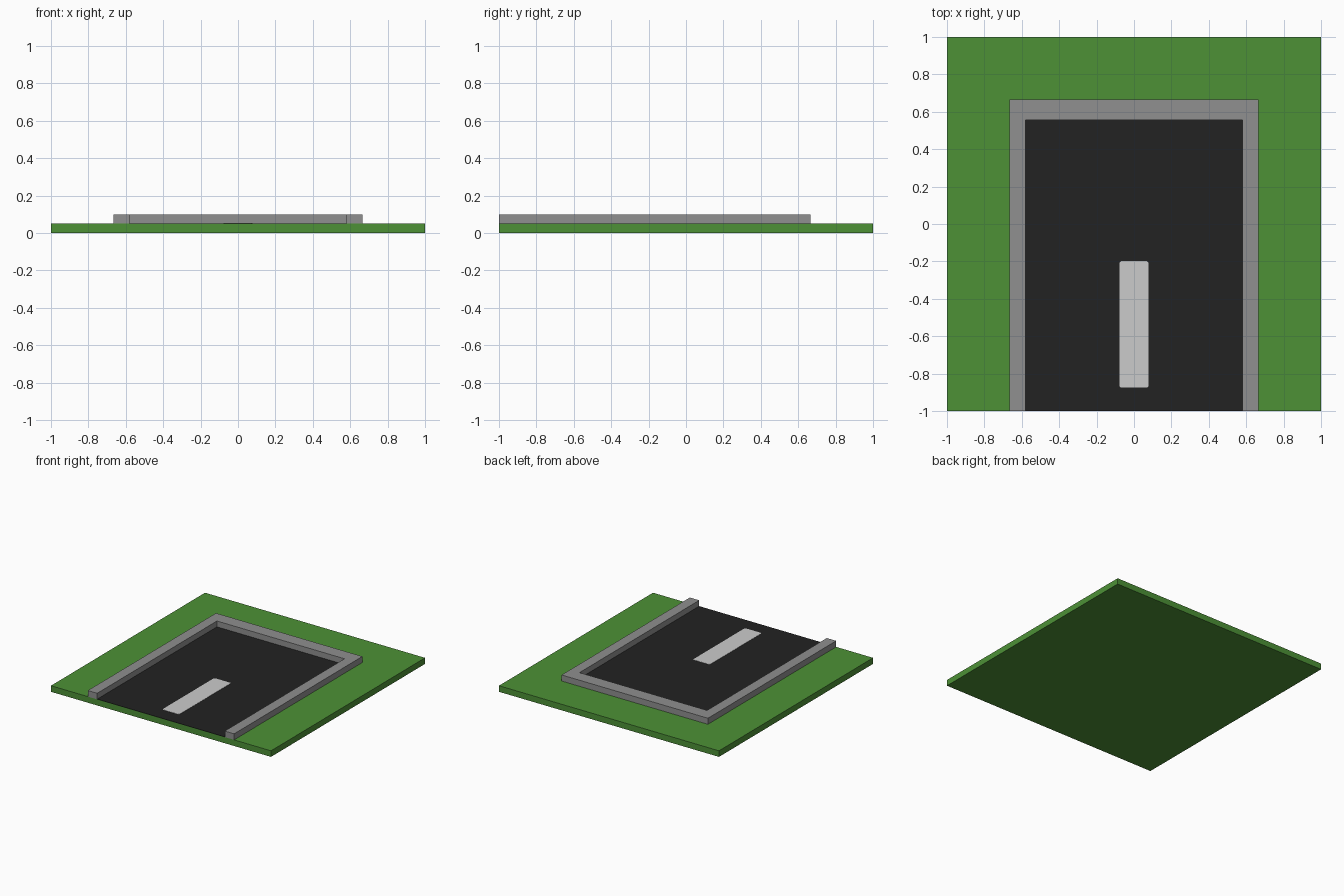
import bpy, bmesh

if "Cube" in bpy.data.objects:
    bpy.data.objects.remove(bpy.data.objects["Cube"])


def material(name, rgb):
    m = bpy.data.materials.new(name)
    m.diffuse_color = (*rgb, 1)
    m.use_nodes = True
    m.node_tree.nodes["Principled BSDF"].inputs["Base Color"].default_value = m.diffuse_color
    return m


def prism(name, outline, z0, z1, mat):
    """Extrude a flat outline from z0 up to z1."""
    bm = bmesh.new()
    face = bm.faces.new([bm.verts.new((x, y, z0)) for x, y in outline])
    res = bmesh.ops.extrude_face_region(bm, geom=[face], use_keep_orig=True)
    top = [v for v in res["geom"] if isinstance(v, bmesh.types.BMVert)]
    bmesh.ops.translate(bm, verts=top, vec=(0, 0, z1 - z0))
    bmesh.ops.recalc_face_normals(bm, faces=bm.faces)
    me = bpy.data.meshes.new(name)
    bm.to_mesh(me)
    bm.free()
    me.materials.append(mat)
    ob = bpy.data.objects.new(name, me)
    bpy.context.collection.objects.link(ob)
    return ob


def mirrored(half):
    """Complete a right-hand half outline across x = 0."""
    return half + [(-x, y) for x, y in reversed(half)]


green = material("grass_green", (0.074, 0.283, 0.037))
grey = material("curb_grey", (0.276, 0.276, 0.276))
black = material("asphalt_black", (0.0165, 0.0165, 0.0165))
white = material("stripe_white", (0.6, 0.6, 0.6))

BASE, TOP = 0.05, 0.1
OUT_X, IN_X, OUT_Y, IN_Y = 0.665, 0.58, 0.665, 0.555

# Grass slab
prism("grass_base", mirrored([(1, -1), (1, 1)]), 0, BASE, green)

# Asphalt plate, flush with the grass
prism("road_surface", mirrored([(IN_X, -1), (IN_X, IN_Y)]), BASE, BASE + 0.002, black)

# U-shaped curb around the dead end
prism("curb", mirrored([(IN_X, IN_Y), (IN_X, -1), (OUT_X, -1), (OUT_X, OUT_Y)]),
      BASE, TOP, grey)

# Centre stripe with slightly clipped corners
w, y0, y1, c = 0.077, -0.875, -0.198, 0.008
prism("centre_stripe", mirrored([(w - c, y0), (w, y0 + c), (w, y1 - c), (w - c, y1)]),
      BASE + 0.002, BASE + 0.004, white)
